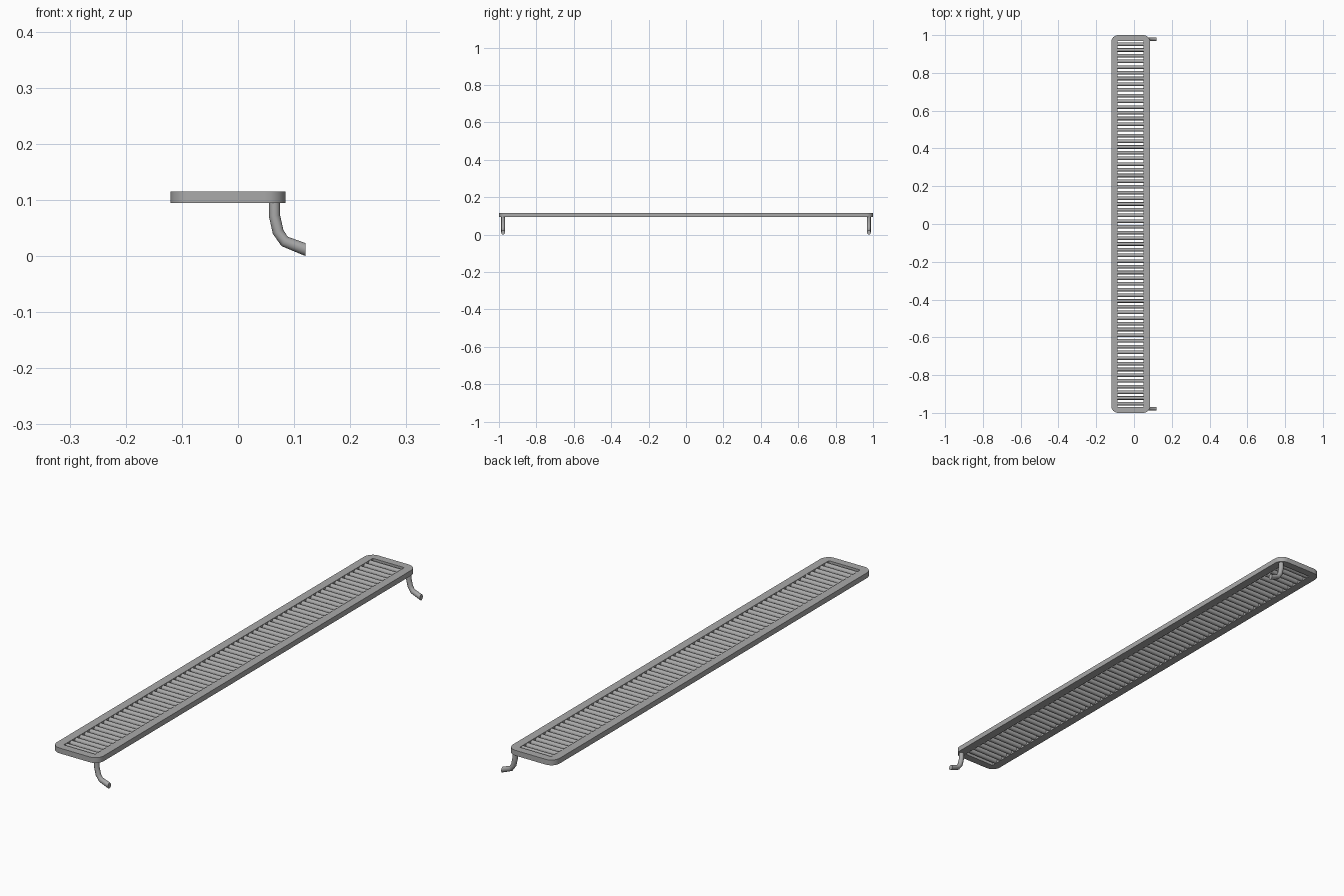
import bpy, bmesh, math
from mathutils import Vector

if "Cube" in bpy.data.objects:
    bpy.data.objects.remove(bpy.data.objects["Cube"])

X0, X1, Z0, Z1 = -0.12, 0.085, 0.094, 0.115
CX = (X0 + X1) / 2
METAL = bpy.data.materials.new("grey_metal")
METAL.diffuse_color = (0.4, 0.4, 0.4, 1)
METAL.use_nodes = True
METAL.node_tree.nodes["Principled BSDF"].inputs["Base Color"].default_value = METAL.diffuse_color


def make(name, bm):
    bmesh.ops.recalc_face_normals(bm, faces=bm.faces)
    me = bpy.data.meshes.new(name)
    bm.to_mesh(me)
    bm.free()
    me.materials.append(METAL)
    ob = bpy.data.objects.new(name, me)
    bpy.context.collection.objects.link(ob)
    bpy.context.view_layer.objects.active = ob
    ob.select_set(True)
    bpy.ops.object.shade_smooth_by_angle(angle=math.radians(40))
    ob.select_set(False)
    return ob


def rounded(hx, hy, r, n=6):
    pts = []
    for k, (sx, sy) in enumerate([(1, 1), (-1, 1), (-1, -1), (1, -1)]):
        for i in range(n + 1):
            a = math.pi / 2 * (k + i / n)
            pts.append((CX + sx * (hx - r) + r * math.cos(a), sy * (hy - r) + r * math.sin(a)))
    return pts


def loft(bm, rings, closed=False):
    n = len(rings[0])
    for a, b in zip(rings, rings[1:] + ([rings[0]] if closed else [])):
        for i in range(n):
            bm.faces.new((a[i], a[(i + 1) % n], b[(i + 1) % n], b[i]))


# rounded rectangular frame with an open middle
bm = bmesh.new()
outer = rounded((X1 - X0) / 2, 1.0, 0.036)
inner = rounded(0.069, 0.969, 0.003)
loft(bm, [[bm.verts.new((x, y, z)) for x, y in loop]
          for loop, z in [(outer, Z0), (outer, Z1), (inner, Z1), (inner, Z0)]], closed=True)
make("frame", bm)

# cross bars
N = 64
bm = bmesh.new()
for k in range(N):
    y = (k - (N - 1) / 2) * 0.0302
    rings = []
    for x in (CX - 0.075, CX + 0.075):
        rings.append([bm.verts.new((x, y + 0.0095 * math.cos(a), 0.1045 + 0.0095 * math.sin(a)))
                      for a in (math.tau * i / 12 for i in range(12))])
    loft(bm, rings)
    for ring in rings:
        bm.faces.new(ring)
make("cross_bars", bm)

# bent mounting arms, one at each end
PATH = [(0.065, 0.10), (0.065, 0.072), (0.0715, 0.043), (0.083, 0.026), (0.12, 0.0115)]
for label, y in (("front", -0.978), ("back", 0.978)):
    bm = bmesh.new()
    pts = [Vector(p) for p in PATH]
    rings = []
    for i, p in enumerate(pts):
        d = (pts[min(i + 1, len(pts) - 1)] - pts[max(i - 1, 0)]).normalized()
        side = Vector((-d.y, d.x))
        if i == len(pts) - 1:
            side = Vector((0, 1.15))    # end trimmed flush against the wall
        ring = []
        for j in range(12):
            a = math.tau * j / 12
            q = p + side * 0.01 * math.cos(a)
            ring.append(bm.verts.new((q.x, y + 0.01 * math.sin(a), q.y)))
        rings.append(ring)
    loft(bm, rings)
    bm.faces.new(rings[0])
    bm.faces.new(rings[-1])
    make(label + "_mounting_arm", bm)
